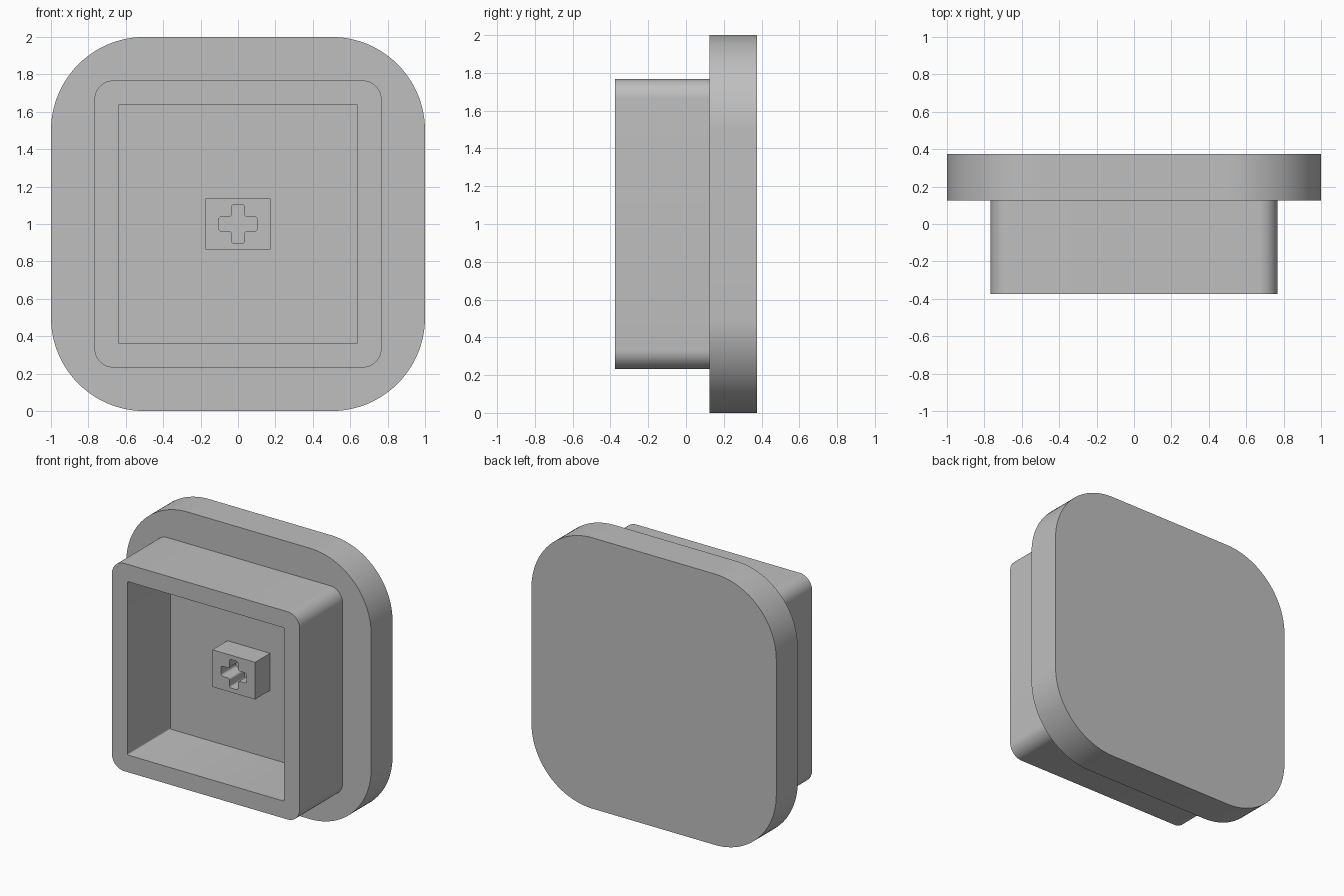
import bpy
import bmesh
from math import cos, sin, pi
from mathutils import Vector

cube = bpy.data.objects.get("Cube")
if cube:
    bpy.data.objects.remove(cube, do_unlink=True)

# Single grey plastic
GREY = (0.52, 0.52, 0.52, 1)
plastic = bpy.data.materials.new("grey_plastic")
plastic.use_nodes = True
plastic.diffuse_color = GREY
plastic.node_tree.nodes["Principled BSDF"].inputs["Base Color"].default_value = GREY

CENTRE_Z = 1.0


def rounded(corners, radius, steps):
    """Outline with every right-angled corner replaced by an arc."""
    pts = [Vector(c) for c in corners]
    outline = []
    for i, p in enumerate(pts):
        to_prev = (pts[i - 1] - p).normalized()
        to_next = (pts[(i + 1) % len(pts)] - p).normalized()
        centre = p + radius * (to_prev + to_next)
        for k in range(steps + 1):
            t = pi / 2 * k / steps
            outline.append(centre - radius * (cos(t) * to_next + sin(t) * to_prev))
    return outline


def rectangle(w, h):
    return [(-w, -h), (w, -h), (w, h), (-w, h)]


def cross(length, half_x, half_z):
    """Plus shape, one quarter at a time."""
    quarter = [(length, half_z), (half_x, half_z), (half_x, length)]
    outline = []
    for sx, sz, order in ((1, 1, 1), (-1, 1, -1), (-1, -1, 1), (1, -1, -1)):
        outline += [(sx * x, sz * z) for x, z in quarter[::order]]
    return outline


def prism(name, outlines, front, back, open_back=False):
    """Extrude outlines along y; outlines after the first are holes."""
    bm = bmesh.new()
    edges = []
    for outline in outlines:
        verts = [bm.verts.new((p.x, front, p.y + CENTRE_Z)) for p in outline]
        edges += [bm.edges.new((verts[i - 1], v)) for i, v in enumerate(verts)]
    if len(outlines) == 1:
        bm.faces.new(verts)
    else:
        bmesh.ops.triangle_fill(bm, use_beauty=True, use_dissolve=False, edges=edges)
    extruded = bmesh.ops.extrude_face_region(bm, geom=bm.faces[:], use_keep_orig=True)
    moved = [g for g in extruded["geom"] if isinstance(g, bmesh.types.BMVert)]
    bmesh.ops.translate(bm, verts=moved, vec=(0, back - front, 0))
    bmesh.ops.recalc_face_normals(bm, faces=bm.faces[:])
    if open_back:
        hidden = [f for f in bm.faces if f.normal.y > 0.9]
        bmesh.ops.delete(bm, geom=hidden, context="FACES")
    mesh = bpy.data.meshes.new(name)
    bm.to_mesh(mesh)
    bm.free()
    mesh.materials.append(plastic)
    obj = bpy.data.objects.new(name, mesh)
    bpy.context.collection.objects.link(obj)
    bpy.ops.object.select_all(action="DESELECT")
    obj.select_set(True)
    bpy.context.view_layer.objects.active = obj
    bpy.ops.object.shade_smooth_by_angle()
    return obj


# Wide face plate with large round corners
prism("face_plate", [rounded(rectangle(1, 1), 0.5, 24)], 0.125, 0.375)

# Square hollow skirt in front of the plate
prism("skirt", [rounded(rectangle(0.767, 0.767), 0.1, 12),
                rounded(rectangle(0.64, 0.64), 0.008, 3)],
      -0.375, 0.125, open_back=True)

# Small stem block with a cross-shaped socket
prism("stem", [[Vector(c) for c in rectangle(0.174, 0.137)],
               rounded(cross(0.105, 0.035, 0.037), 0.015, 5)],
      -0.05, 0.125, open_back=True)
